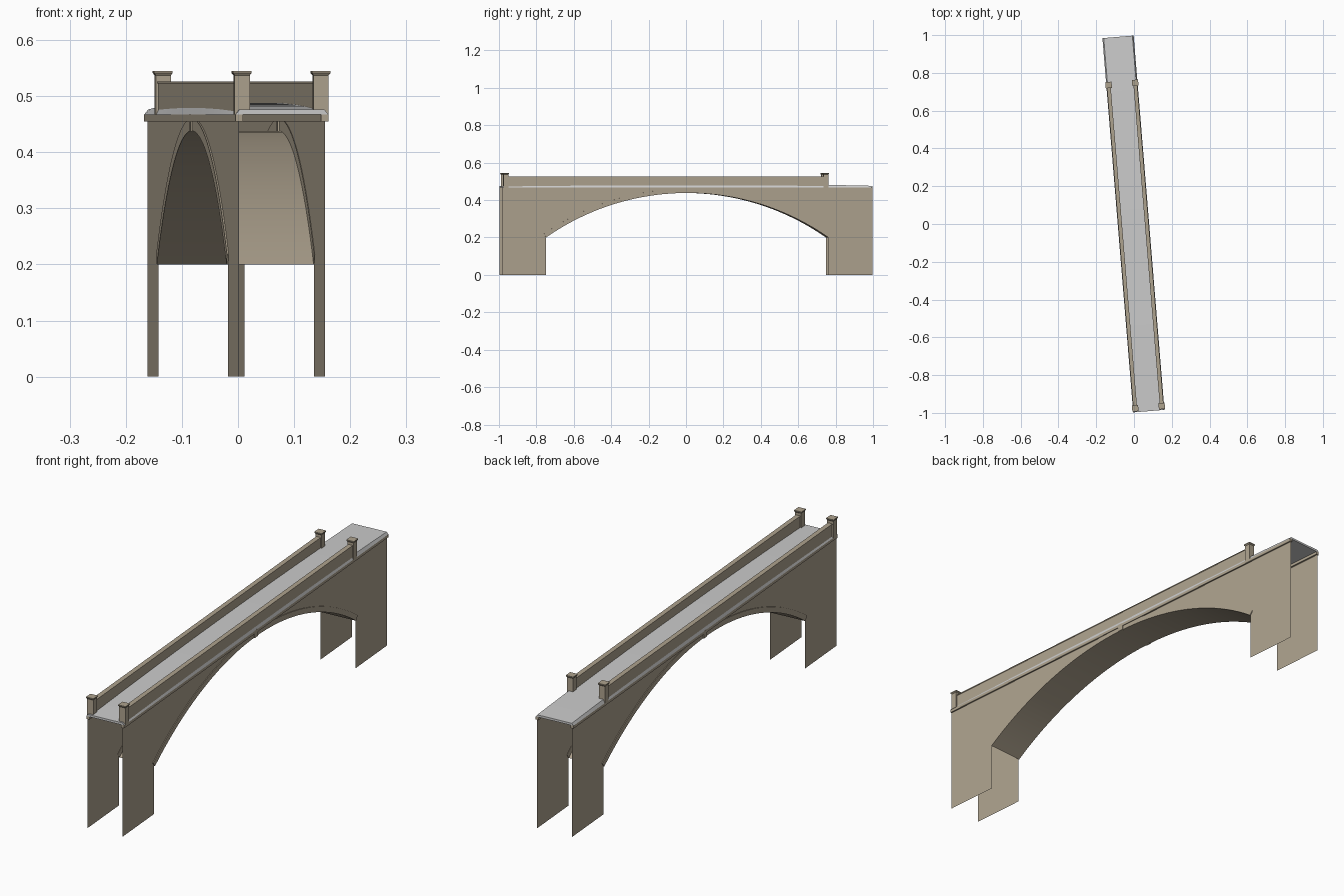
import bpy, bmesh, math
from mathutils import Matrix

if "Cube" in bpy.data.objects:
    bpy.data.objects.remove(bpy.data.objects["Cube"])

# Bridge is built along local y, then turned slightly about z
PLACE = Matrix.Translation((-0.003, 0, 0)) @ Matrix.Rotation(math.radians(4.7), 4, 'Z')
WALL, END, SPRING, Z0, CROWN = 0.077, 0.994, 0.757, 0.2, 0.438
RISE = CROWN - Z0
RAD = (SPRING ** 2 + RISE ** 2) / (2 * RISE)
HALF = math.asin(SPRING / RAD)

stone = bpy.data.materials.new("stone")
stone.diffuse_color = (0.42, 0.36, 0.27, 1)
stone.use_nodes = True
stone.node_tree.nodes["Principled BSDF"].inputs["Base Color"].default_value = stone.diffuse_color


def arc(extra=0.0, n=40):
    """Points (y, z) of the arch curve, offset radially."""
    return [((RAD + extra) * math.sin(a), CROWN - RAD + (RAD + extra) * math.cos(a))
            for a in (HALF * (2 * i / n - 1) for i in range(n + 1))]


def finish(name, bm, mat=stone, smooth=False):
    bmesh.ops.recalc_face_normals(bm, faces=bm.faces)
    me = bpy.data.meshes.new(name)
    bm.to_mesh(me)
    bm.free()
    ob = bpy.data.objects.new(name, me)
    bpy.context.collection.objects.link(ob)
    ob.matrix_world = PLACE
    if mat:
        me.materials.append(mat)
    if smooth:
        bpy.context.view_layer.objects.active = ob
        ob.select_set(True)
        bpy.ops.object.shade_smooth_by_angle(angle=math.radians(30))
        ob.select_set(False)
    return ob


def add_box(bm, x0, x1, y0, y1, z0, z1):
    m = Matrix.Translation(((x0 + x1) / 2, (y0 + y1) / 2, (z0 + z1) / 2)) \
        @ Matrix.Diagonal((abs(x1 - x0), y1 - y0, z1 - z0, 1))
    bmesh.ops.create_cube(bm, size=1, matrix=m)


def loft(bm, rings, closed=True, caps=True):
    """Skin a series of equal-length point rings."""
    vs = [[bm.verts.new(p) for p in r] for r in rings]
    n = len(vs[0])
    for a, b in zip(vs, vs[1:]):
        for i in range(n if closed else n - 1):
            j = (i + 1) % n
            bm.faces.new((a[i], a[j], b[j], b[i]))
    if caps:
        bm.faces.new(vs[0])
        bm.faces.new(vs[-1])


for side, s in (("left", -1), ("right", 1)):
    # spandrel wall sheet with its two piers
    bm = bmesh.new()
    outline = [(-END, 0), (-SPRING, 0)] + arc() + [(SPRING, 0), (END, 0), (END, 0.46), (-END, 0.46)]
    f = bm.faces.new([bm.verts.new((s * WALL, y, z)) for y, z in outline])
    finish(side + "_wall", bm)

    # projecting arch ring
    bm = bmesh.new()
    a, b = s * (WALL - 0.001), s * (WALL + 0.003)
    loft(bm, [[(a, *p), (b, *p), (b, *q), (a, *q)] for p, q in zip(arc(), arc(0.022))])
    finish(side + "_arch_ring", bm, smooth=True)

    # keystone
    bm = bmesh.new()
    add_box(bm, s * 0.073, s * 0.083, -0.012, 0.012, 0.437, 0.468)
    finish(side + "_keystone", bm)

    # cornice under the deck edge
    bm = bmesh.new()
    add_box(bm, s * 0.07, s * 0.083, -END, END, 0.455, 0.467)
    finish(side + "_cornice", bm)

    # parapet and coping
    bm = bmesh.new()
    add_box(bm, s * 0.062, s * 0.079, -0.973, 0.744, 0.467, 0.522)
    finish(side + "_parapet", bm)
    bm = bmesh.new()
    add_box(bm, s * 0.0605, s * 0.0805, -0.973, 0.744, 0.522, 0.526)
    finish(side + "_coping", bm)

    # end posts with flared caps
    for end, y in (("front", -0.973), ("back", 0.744)):
        bm = bmesh.new()
        rings = []
        for r, z in ((0.0135, 0.467), (0.0135, 0.537), (0.0165, 0.541), (0.0165, 0.545)):
            rings.append([(s * 0.0705 + r * i, y + r * j, z)
                          for i, j in ((-1, -1), (1, -1), (1, 1), (-1, 1))])
        loft(bm, rings)
        finish(f"{side}_{end}_post", bm)

# barrel vault sheet between the walls
bm = bmesh.new()
loft(bm, [[(-WALL, *p), (WALL, *p)] for p in arc()], closed=False, caps=False)
finish("arch_barrel", bm, smooth=True)

# gently cambered road deck with sloped edges
bm = bmesh.new()
rings = []
for i in range(25):
    y = END * (i / 12 - 1)
    top = 0.488 - 0.012 * (y / END) ** 2
    rings.append([(-0.083, y, 0.467), (0.083, y, 0.467), (0.076, y, top), (-0.076, y, top)])
loft(bm, rings)
finish("road_deck", bm, mat=None, smooth=True)
